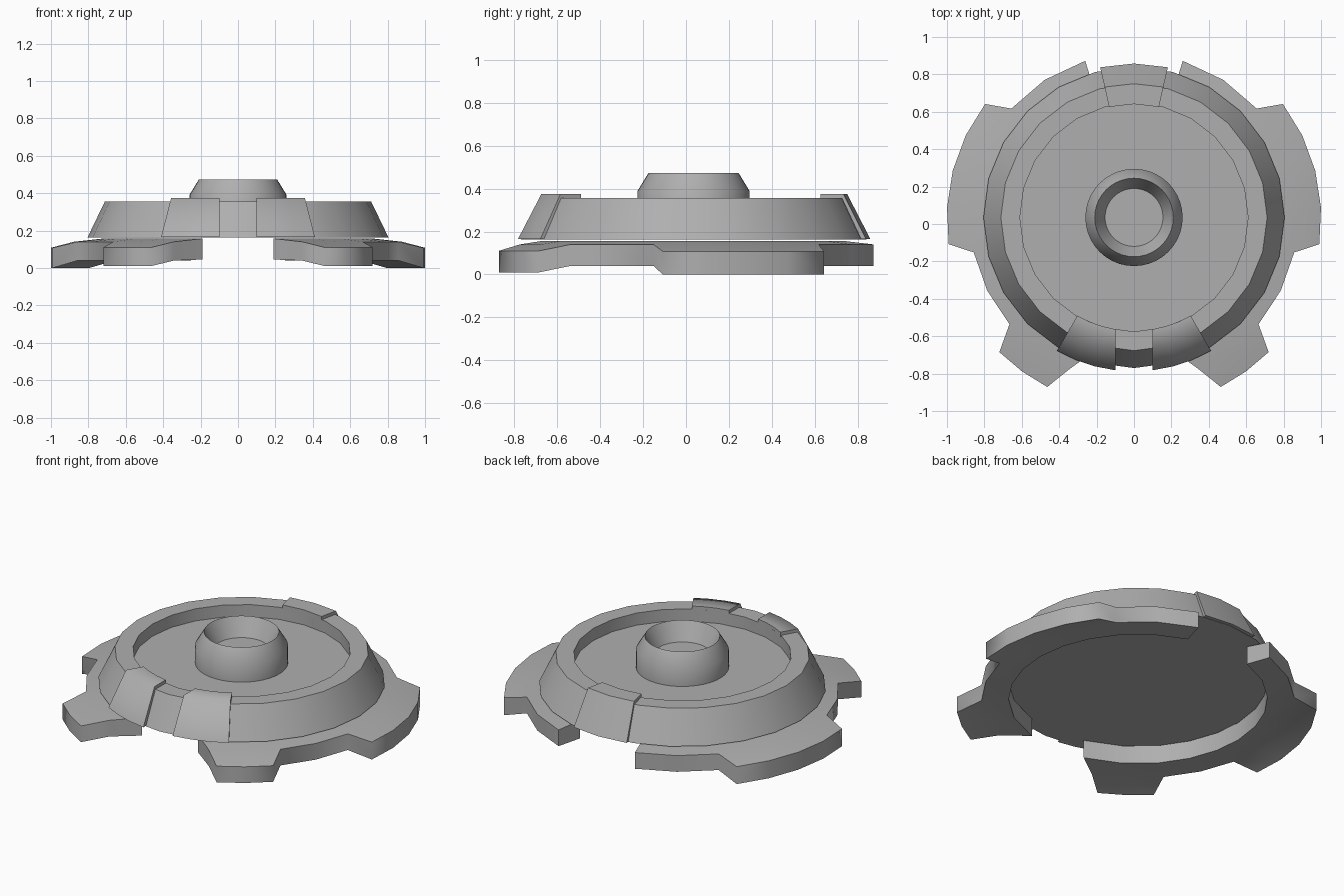
import bpy, bmesh
from math import sin, cos, asin, radians, pi

if "Cube" in bpy.data.objects:
    bpy.data.objects.remove(bpy.data.objects["Cube"])

CY = 0.035  # centre of the round parts
grey = bpy.data.materials.new("dark_grey")
grey.diffuse_color = (.43, .43, .43, 1)
grey.use_nodes = True
grey.node_tree.nodes["Principled BSDF"].inputs["Base Color"].default_value = grey.diffuse_color


def polar(r, phi, z):
    """Point at radius r, angle phi measured from the front (-y) toward +x."""
    return (r * sin(phi), CY - r * cos(phi), z)


def finish(name, bm, angle=30):
    bmesh.ops.remove_doubles(bm, verts=bm.verts, dist=1e-5)
    bmesh.ops.recalc_face_normals(bm, faces=bm.faces)
    me = bpy.data.meshes.new(name)
    bm.to_mesh(me)
    bm.free()
    me.materials.append(grey)
    ob = bpy.data.objects.new(name, me)
    bpy.context.collection.objects.link(ob)
    bpy.ops.object.select_all(action='DESELECT')
    bpy.context.view_layer.objects.active = ob
    ob.select_set(True)
    bpy.ops.object.shade_smooth_by_angle(angle=radians(angle))
    return ob


def lathe(name, profile, sides, angle=30):
    bm = bmesh.new()
    vs = [bm.verts.new((0, CY - r, z)) for r, z in profile]
    es = [bm.edges.new(p) for p in zip(vs, vs[1:])]
    bmesh.ops.spin(bm, geom=vs + es, cent=(0, CY, 0), axis=(0, 0, 1),
                   angle=2 * pi, steps=sides, use_duplicate=False)
    return finish(name, bm, angle)


def rim_pad(name, start, end, steps, angle=30):
    """Raised pad hugging the rim; start and end give the angle at a radius."""
    profile = [(.606, .345), (.606, .375), (.715, .375),
               (.823, .165), (.79, .165), (.70, .345)]
    bm = bmesh.new()
    rows = []
    for i in range(steps + 1):
        t = i / steps
        rows.append([bm.verts.new(polar(r, start(r) * (1 - t) + end(r) * t, z))
                     for r, z in profile])
    n = len(profile)
    for a, b in zip(rows, rows[1:]):
        for k in range(n):
            bm.faces.new((a[k], a[(k + 1) % n], b[(k + 1) % n], b[k]))
    bm.faces.new(rows[0])
    bm.faces.new(rows[-1])
    return finish(name, bm, angle)


def mirror_x(ob):
    ob.modifiers.new("mirror", 'MIRROR').use_axis[0] = True


# Dish with sloped outer wall and raised rim
lathe("dish", [(0, .162), (.805, .162), (.712, .355), (.61, .355),
               (.61, .28), (0, .28)], 24)

# Central hub with a tapered recess
lathe("hub", [(.26, .275), (.26, .39), (.21, .472), (.155, .362), (0, .362)], 40, 45)

# Pads on the rim: a pair in front with a straight slot, one at the back
mirror_x(rim_pad("front_rim_pad", lambda r: asin(.1 / r), lambda r: radians(30), 3, 70))
rim_pad("back_rim_pad", lambda r: radians(167.3), lambda r: radians(192.7), 2)

# Lower toothed ring: angles at inner radius, root radius and tooth tip
columns = [(15.2, 22.9, 27.1), (33, 36, 36), (49.4, 49.4, 45), (63.5, 63.5, None),
           (77.7, 77.7, 81.8), (91, 91, 93), (105, 105, 104.5), (118, 118, 116),
           (131.6, 131.6, 127.3), (147, 147, None), (162.7, 162.7, None)]
bm = bmesh.new()
drop = {}
grid = []
for inner, root, tip in columns:
    front = root < 60
    specs = [(.725, inner, .157, .045), (.877, root, .14, .04)]
    if tip is not None:
        specs.append((1.018, tip, .11, .01) if front else (1.001, tip, .108, 0))
    col = []
    for r, a, top, low in specs:
        v = bm.verts.new(polar(r, radians(a), top))
        drop[v.co.copy().freeze()] = low
        col.append(v)
    grid.append(col)
for a, b in zip(grid, grid[1:]):
    for k in range(min(len(a), len(b)) - 1):
        bm.faces.new((a[k], a[k + 1], b[k + 1], b[k]))
new = bmesh.ops.extrude_face_region(bm, geom=bm.faces[:], use_keep_orig=True)["geom"]
for v in new:
    if isinstance(v, bmesh.types.BMVert):
        v.co.z = drop[v.co.copy().freeze()]
mirror_x(finish("toothed_ring", bm, 72.5))
